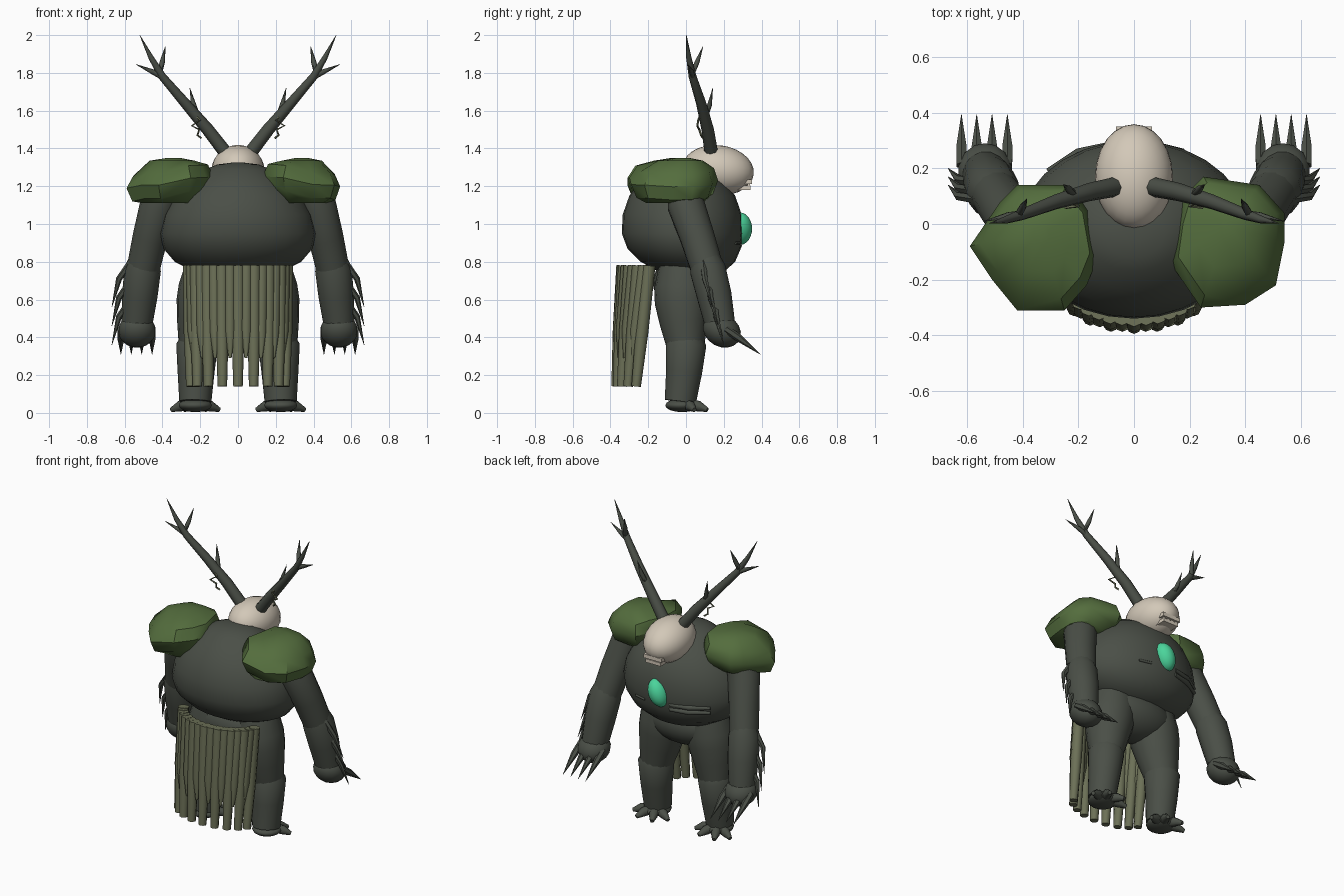
import bpy, bmesh, math
from mathutils import Vector

if "Cube" in bpy.data.objects:
    bpy.data.objects.remove(bpy.data.objects["Cube"])


def material(name, rgb):
    m = bpy.data.materials.new(name)
    m.diffuse_color = (*rgb, 1)
    m.use_nodes = True
    m.node_tree.nodes["Principled BSDF"].inputs["Base Color"].default_value = m.diffuse_color
    return m


BARK = material("dark bark", (0.069, 0.078, 0.063))
MOSS = material("moss green", (0.088, 0.153, 0.047))
REED = material("dry reed", (0.15, 0.163, 0.095))
BONE = material("pale bone", (0.65, 0.58, 0.48))
GEM = material("glowing green", (0.07, 0.66, 0.33))


def skin(name, rings, mat, angle=40):
    """Loft equal-length rings of points and cap both ends."""
    bm = bmesh.new()
    vs = [[bm.verts.new(p) for p in r] for r in rings]
    n = len(vs[0])
    for a, b in zip(vs, vs[1:]):
        for i in range(n):
            j = (i + 1) % n
            bm.faces.new((a[i], a[j], b[j], b[i]))
    bm.faces.new(vs[0][::-1])
    bm.faces.new(vs[-1])
    bmesh.ops.recalc_face_normals(bm, faces=bm.faces)
    me = bpy.data.meshes.new(name)
    bm.to_mesh(me)
    bm.free()
    return finish(bpy.data.objects.new(name, me), mat, angle)


def finish(ob, mat, angle):
    if ob.name not in bpy.context.collection.objects:
        bpy.context.collection.objects.link(ob)
    ob.data.materials.append(mat)
    bpy.ops.object.select_all(action='DESELECT')
    ob.select_set(True)
    bpy.context.view_layer.objects.active = ob
    bpy.ops.object.shade_smooth_by_angle(angle=math.radians(angle))
    return ob


def tube(name, path, radii, mat, sides=12, angle=45):
    """Round tube along a path, one radius per point."""
    pts = [Vector(p) for p in path]
    rings = []
    for i, p in enumerate(pts):
        d = (pts[min(i + 1, len(pts) - 1)] - pts[max(i - 1, 0)]).normalized()
        ref = Vector((0, 1, 0)) if abs(d.y) < 0.8 else Vector((1, 0, 0))
        u = d.cross(ref).normalized()
        w = d.cross(u)
        rings.append([p + radii[i] * (u * math.cos(t) + w * math.sin(t))
                      for t in (2 * math.pi * k / sides for k in range(sides))])
    return skin(name, rings, mat, angle)


def ball(name, loc, size, mat, rot=(0, 0, 0), seg=24, rows=14):
    bpy.ops.mesh.primitive_uv_sphere_add(segments=seg, ring_count=rows, radius=1,
                                         location=loc, rotation=rot)
    ob = bpy.context.object
    ob.name = name
    ob.scale = size
    return finish(ob, mat, 60)


def box(name, loc, size, mat, rot=(0, 0, 0)):
    bpy.ops.mesh.primitive_cube_add(size=1, location=loc, rotation=rot)
    ob = bpy.context.object
    ob.name = name
    ob.scale = size
    return finish(ob, mat, 30)


# Barrel torso: height, half width, half depth, centre y
profile = [(0.715, 0.10, 0.08, 0.04), (0.745, 0.23, 0.17, 0.03), (0.80, 0.335, 0.25, 0.01),
           (0.87, 0.395, 0.30, -0.01), (0.95, 0.412, 0.32, -0.02), (1.05, 0.39, 0.315, -0.02),
           (1.15, 0.335, 0.28, -0.02), (1.23, 0.25, 0.22, -0.02), (1.29, 0.17, 0.14, -0.03),
           (1.315, 0.11, 0.09, -0.03), (1.325, 0.03, 0.03, -0.03)]
skin("torso", [[(rx * math.cos(t), cy + ry * math.sin(t), z)
                for t in (2 * math.pi * k / 28 for k in range(28))]
               for z, rx, ry, cy in profile], BARK, 60)
ball("pelvis", (0, -0.01, 0.69), (0.27, 0.165, 0.15), BARK)

# Chest gem and ribs
ball("chest_gem", (0, 0.285, 0.975), (0.06, 0.065, 0.09), GEM, (0, 0.4, 0))
for z in (0.885, 0.915):
    tube("chest_rib", [(-0.08, 0.285, z), (-0.2, 0.255, z), (-0.31, 0.19, z)],
         [0.012, 0.017, 0.010], BARK, 8, 60)
tube("chest_rib_small", [(0.1, 0.282, 0.90), (0.18, 0.262, 0.90)], [0.008, 0.008], BARK, 8, 60)

# Skull and jaw
ball("skull", (0, 0.17, 1.285), (0.14, 0.19, 0.132), BONE, (-0.12, 0, 0))
box("upper_jaw", (0, 0.305, 1.224), (0.13, 0.09, 0.025), BONE)
box("lower_jaw", (0, 0.302, 1.192), (0.11, 0.08, 0.022), BONE)
for x in (-0.045, -0.015, 0.015, 0.045):
    box("tooth", (x, 0.332, 1.208), (0.016, 0.012, 0.03), BONE)

# Shoulder pads: outline in plan, then scaled layers (height, scale, y shift)
pads = {
    "left_shoulder_pad": [(-.59, -.08), (-.51, -.2), (-.42, -.31), (-.25, -.31), (-.17, -.22),
                          (-.13, -.12), (-.16, .05), (-.24, .14), (-.42, .14), (-.48, .08)],
    "right_shoulder_pad": [(.54, -.07), (.51, -.22), (.40, -.29), (.24, -.30), (.13, -.14),
                           (.15, .0), (.18, .1), (.25, .17), (.45, .14), (.54, .04)]}
layers = ((1.11, 0.64, 0), (1.155, 0.88, 0), (1.225, 1.0, 0), (1.29, 0.86, 0.01),
          (1.335, 0.52, 0.03), (1.35, 0.15, 0.04))
for name, outline in pads.items():
    cx = sum(p[0] for p in outline) / 10
    cy = sum(p[1] for p in outline) / 10
    rings = []
    for z, s, dy in layers:
        # The inner rim rides up over the torso
        rings.append([(cx + (x - cx) * s, cy + dy + (y - cy) * s,
                       z + (0.14 * (abs(cx) - abs(x)) + 0.008 * math.sin(i * 2.4)
                            if 1.15 < z < 1.3 else 0))
                      for i, (x, y) in enumerate(outline)])
    skin(name, rings, MOSS, 42)

# Hanging skirt of reeds: long ones with shorter ones between
for i in range(17):
    a = (i - 8) / 8 * 1.3
    long = i % 2 == 0
    s, c = math.sin(a) / math.sin(1.3), math.cos(a)
    top = Vector((0.258 * s, -0.145 - 0.19 * c, 0.78))
    end = Vector((0.25 * s, -0.225 - 0.145 * c, 0.14 if long else 0.29))
    mid = top.lerp(end, 0.55 if long else 0.7)
    tube("skirt_reed", [top, mid, end],
         [0.034, 0.034, 0.025] if long else [0.032, 0.03, 0.008], REED, 8, 60)

for side, s in (("left", -1), ("right", 1)):
    def m(*pts):
        return [(s * x, y, z) for x, y, z in pts]

    # Arm
    tube(side + "_upper_arm", m((.37, -.01, 1.22), (.42, .0, 1.10), (.465, .06, .93), (.5, .11, .77)),
         [.085, .1, .093, .088], BARK, 14)
    tube(side + "_forearm", m((.495, .10, .83), (.505, .115, .76), (.52, .15, .62), (.535, .18, .47)),
         [.075, .097, .094, .082], BARK, 14)
    ball(side + "_hand", (s * .535, .19, .435), (.1, .105, .085), BARK, (-.5, 0, 0), 14, 9)
    for x in (.455, .51, .565, .62):
        tube(side + "_claw", m((x, .21, .445), (x, .275, .40), (x, .393, .31)),
             [.02, .021, .001], BARK, 6)
    for i in range(3):
        z, y = .80 - .10 * i, .09 + .03 * i
        tube(side + "_forearm_spike", m((.565, y, z), (.63, y + .01, z - .09),
             (.668, y + .05, z - .24)), [.018, .016, .001], BARK, 6)

    # Leg and foot
    tube(side + "_thigh", m((.15, -.015, .77), (.165, -.018, .66), (.18, -.018, .58),
         (.198, -.012, .47), (.215, -.002, .35)),
         [.13, .15, .147, .126, .1], BARK, 16, 60)
    tube(side + "_shin", m((.213, 0, .41), (.217, .0, .36), (.222, -.01, .22), (.226, -.03, .06)),
         [.085, .11, .098, .085], BARK, 14)
    ball(side + "_foot", (s * .226, -.02, .04), (.09, .09, .036), BARK, (0, 0, 0), 14, 8)
    for a in (-66, -24, 24, 66):
        dx, dy = math.sin(math.radians(a)), math.cos(math.radians(a))
        tube(side + "_toe", m((.226 + .03 * dx, -.01 + .03 * dy, .045),
             (.226 + .09 * dx, -.01 + .085 * dy, .035), (.226 + .14 * dx, -.01 + .135 * dy, .016)),
             [.03, .028, .012], BARK, 8)

    # Antler with three prongs and a hanging vine
    tube(side + "_antler", m((.06, .135, 1.37), (.16, .115, 1.50), (.28, .08, 1.64), (.40, .035, 1.78),
         (.46, .015, 1.88), (.52, .002, 2.0)), [.036, .033, .027, .021, .014, .001], BARK, 8, 60)
    for base, mid, tip in (((.38, .04, 1.765), (.45, .03, 1.805), (.54, .01, 1.845)),
                           ((.415, .035, 1.80), (.40, .06, 1.86), (.385, .09, 1.94)),
                           ((.21, .10, 1.56), (.235, .125, 1.63), (.255, .142, 1.72))):
        tube(side + "_antler_prong", m(base, mid, tip), [.014, .014, .001], BARK, 6, 60)
    tube(side + "_vine", m((.25, .09, 1.60), (.20, .065, 1.55), (.245, .06, 1.52), (.205, .07, 1.50),
         (.215, .08, 1.47), (.195, .09, 1.455)), [.006] * 6, REED, 5)
